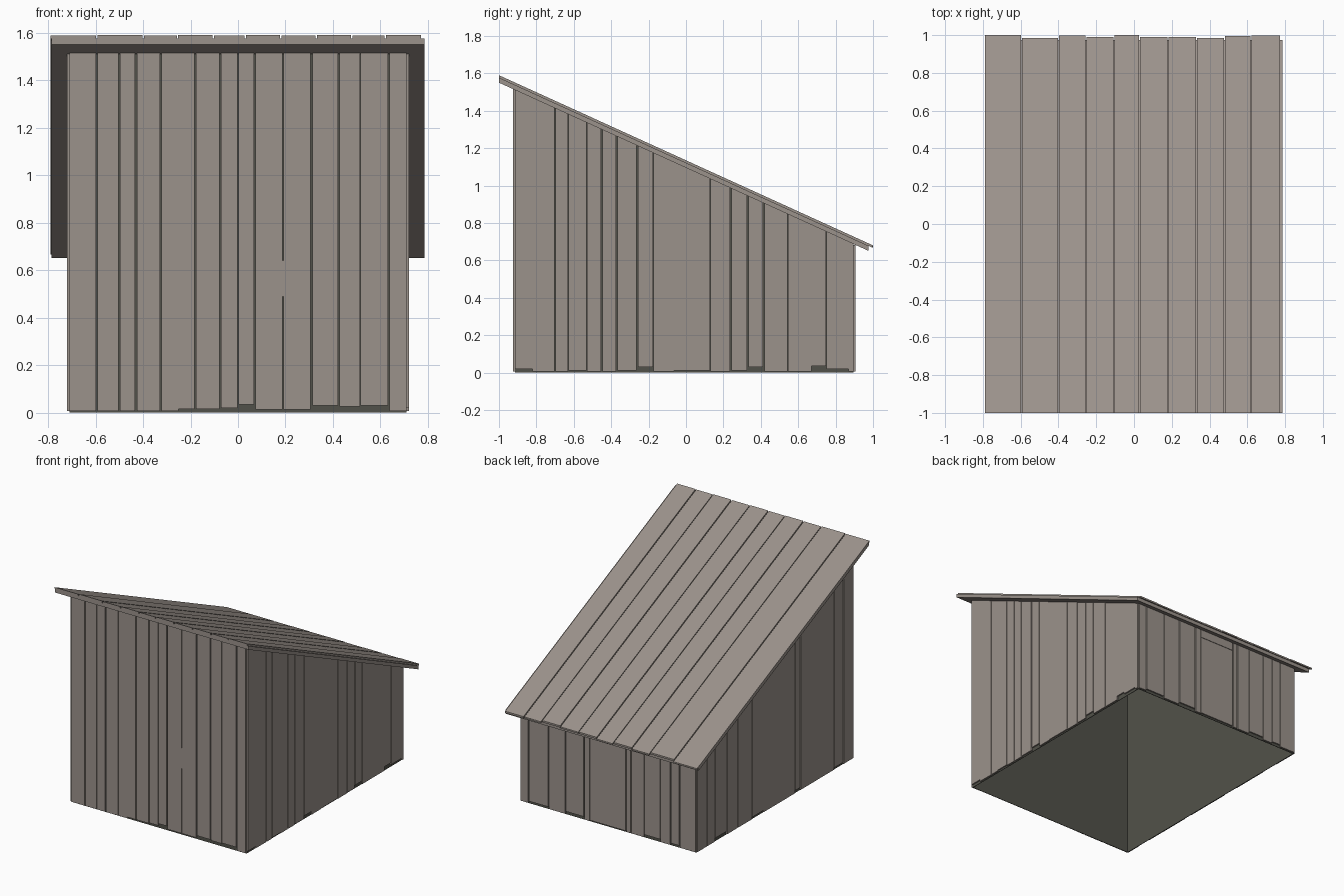
import bpy
import bmesh
from mathutils import Vector

default_cube = bpy.data.objects.get("Cube")
if default_cube:
    bpy.data.objects.remove(default_cube, do_unlink=True)


def make_material(name, colour):
    mat = bpy.data.materials.new(name)
    mat.use_nodes = True
    mat.diffuse_color = (*colour, 1)
    mat.node_tree.nodes["Principled BSDF"].inputs["Base Color"].default_value = (*colour, 1)
    return mat


weathered_wood = make_material("weathered wood", (0.33, 0.29, 0.26))
dark_lining = make_material("dark lining", (0.083, 0.083, 0.068))

HALF_X, FRONT, BACK = 0.72, -0.925, 0.905
THICK, WIDE, THIN, SLOPE = 0.01, 0.007, 0.003, -0.455
INNER_X, INNER_FRONT, INNER_BACK = HALF_X - THICK, FRONT + THICK, BACK - THICK


def roof_underside(y):
    return 1.55 + SLOPE * (y + 1)


def add_prism(bm, outline, offset):
    """Extrude a flat outline along an offset into a closed solid."""
    offset = Vector(offset)
    near = [bm.verts.new(p) for p in outline]
    far = [bm.verts.new(Vector(p) + offset) for p in outline]
    bm.faces.new(near)
    bm.faces.new(far[::-1])
    count = len(near)
    for i in range(count):
        j = (i + 1) % count
        bm.faces.new((near[j], near[i], far[i], far[j]))


def finish(name, bm, material):
    bmesh.ops.recalc_face_normals(bm, faces=bm.faces)
    mesh = bpy.data.meshes.new(name)
    bm.to_mesh(mesh)
    bm.free()
    mesh.materials.append(material)
    obj = bpy.data.objects.new(name, mesh)
    bpy.context.collection.objects.link(obj)


def plank_wall(name, joints, thin, tight, lifts, place, top, offset, splits={}):
    """Upright boards; thin joints nearly touch, tight ones do, lifts raise boards."""
    bm = bmesh.new()
    gaps = [0 if x in tight else THIN if x in thin else WIDE for x in joints]
    gaps[0] = gaps[-1] = 0
    for i in range(len(joints) - 1):
        a = joints[i] + gaps[i] / 2
        b = joints[i + 1] - gaps[i + 1] / 2
        low = lifts.get(joints[i], 0.006)
        if joints[i] in splits:
            cut = splits[joints[i]]
            add_prism(bm, [place(a, low), place(b, low), place(b, cut), place(a, cut)], offset)
            low = cut + THIN
        add_prism(bm, [place(a, low), place(b, low), place(b, top(b)), place(a, top(a))], offset)
    finish(name, bm, weathered_wood)


# Hollow lining behind the boards, open at the bottom
LINING = 0.004
bm = bmesh.new()
for side in (-1, 1):
    x = side * INNER_X
    add_prism(bm, [(x, INNER_FRONT, 0), (x, INNER_BACK, 0),
                   (x, INNER_BACK, roof_underside(INNER_BACK)),
                   (x, INNER_FRONT, roof_underside(INNER_FRONT))], (-side * LINING, 0, 0))
for y, depth in ((INNER_FRONT, LINING), (INNER_BACK, -LINING)):
    x, z = INNER_X - LINING, roof_underside(y)
    add_prism(bm, [(-x, y, 0), (x, y, 0), (x, y, z), (-x, y, z)], (0, depth, 0))
finish("lining", bm, dark_lining)

# Front wall boards
front_joints = [-0.71, -0.595, -0.5, -0.43, -0.325, -0.25, -0.18, -0.075, 0, 0.07,
                0.19, 0.31, 0.425, 0.515, 0.635, 0.71]
plank_wall("front_wall", front_joints, {0, 0.19, 0.515}, {-0.25},
           {-0.25: 0.015, -0.18: 0.015, -0.075: 0.02, 0: 0.035, 0.07: 0.013, 0.19: 0.013,
            0.31: 0.03, 0.425: 0.025, 0.515: 0.03},
           lambda x, z: (x, FRONT, z), lambda x: roof_underside(FRONT), (0, THICK, 0))

# Small flush repair piece across a front joint
bm = bmesh.new()
add_prism(bm, [(0.18, FRONT, 0.49), (0.2, FRONT, 0.49), (0.2, FRONT, 0.64), (0.18, FRONT, 0.64)],
          (0, THICK * 0.9, 0))
finish("front_patch", bm, weathered_wood)

# Back wall boards with the low door in the middle
back_joints = [-0.71, -0.58, -0.507, -0.425, -0.295, -0.188, -0.147, 0.147,
               0.196, 0.344, 0.483, 0.646, 0.71]
plank_wall("back_wall_and_door", back_joints, {-0.425, 0.147}, set(),
           {-0.58: 0.02, -0.425: 0.025, -0.147: 0.012, 0.196: 0.025, 0.483: 0.02},
           lambda x, z: (x, BACK, z), lambda x: roof_underside(BACK), (0, -THICK, 0),
           {-0.147: 0.62})

# Side wall boards, cut to the roof slope and stopping short of the corners
right_joints = [INNER_FRONT, -0.82, -0.7, -0.63, -0.53, -0.45, -0.37, -0.26, -0.175, -0.065,
                0.13, 0.24, 0.33, 0.415, 0.545, 0.67, 0.75, 0.87, INNER_BACK]
left_joints = [INNER_FRONT, -0.8, -0.69, -0.55, -0.3, -0.24, 0, 0.13, 0.26, 0.43,
               0.55, 0.69, 0.78, INNER_BACK]
plank_wall("right_side_wall", right_joints, {-0.63, -0.53, -0.175, 0.13, 0.545, 0.75},
           {-0.82, -0.065, 0.67, 0.87},
           {INNER_FRONT: 0.02, -0.63: 0.012, -0.37: 0.01, -0.26: 0.03, -0.065: 0.01,
            0.24: 0.01, 0.33: 0.03, 0.67: 0.035, 0.75: 0.02},
           lambda y, z: (HALF_X, y, z), roof_underside, (-THICK, 0, 0))
plank_wall("left_side_wall", left_joints, {-0.55, 0.13, 0.55}, {0},
           {-0.8: 0.02, -0.3: 0.025, 0.13: 0.02, 0.55: 0.03},
           lambda y, z: (-HALF_X, y, z), roof_underside, (THICK, 0, 0))

# Roof slab carrying the boards
SLAB = 0.027
bm = bmesh.new()
add_prism(bm, [(-0.785, -1, roof_underside(-1)), (-0.785, 0.975, roof_underside(0.975)),
               (-0.785, 0.975, roof_underside(0.975) + SLAB), (-0.785, -1, roof_underside(-1) + SLAB)],
          (1.57, 0, 0))
finish("roof_slab", bm, weathered_wood)

# Roof boards with slightly uneven lower ends
roof_joints = [-0.79, -0.595, -0.4, -0.255, -0.105, 0.03, 0.18, 0.33, 0.48, 0.62, 0.775]
ends = [1, 0.985, 0.997, 0.99, 1, 0.99, 0.99, 0.985, 0.995, 0.997]
bm = bmesh.new()
for i, end in enumerate(ends):
    a = roof_joints[i] + (THIN if i else 0)
    b = roof_joints[i + 1] - THIN
    outline = [(x, y, roof_underside(y) + SLAB) for x, y in ((a, -1), (b, -1), (b, end), (a, end))]
    add_prism(bm, outline, (0, 0, 0.011 + 0.002 * (i % 2)))
finish("roof_boards", bm, weathered_wood)
